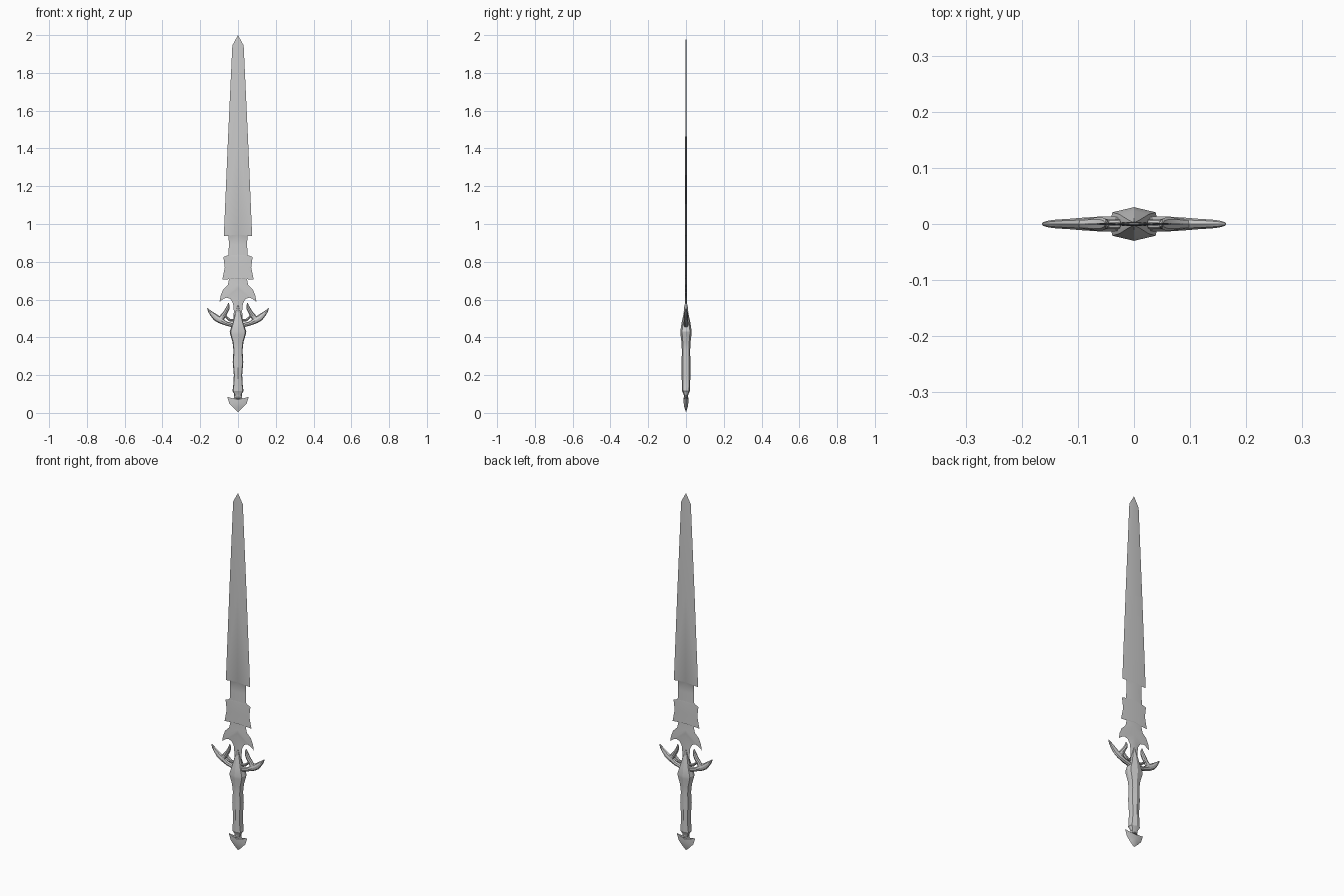
import bpy, math
from mathutils import Vector

if "Cube" in bpy.data.objects:
    bpy.data.objects.remove(bpy.data.objects["Cube"])


def make(name, verts, faces, mirror=False):
    me = bpy.data.meshes.new(name)
    me.from_pydata(verts, [], faces)
    ob = bpy.data.objects.new(name, me)
    bpy.context.collection.objects.link(ob)
    bpy.context.view_layer.objects.active = ob
    for o in bpy.context.selected_objects:
        o.select_set(False)
    ob.select_set(True)
    bpy.ops.object.mode_set(mode='EDIT')
    bpy.ops.mesh.select_all(action='SELECT')
    bpy.ops.mesh.remove_doubles(threshold=0.0002)
    bpy.ops.mesh.normals_make_consistent(inside=False)
    bpy.ops.object.mode_set(mode='OBJECT')
    bpy.ops.object.shade_smooth_by_angle(angle=math.radians(25))
    if mirror:
        m = ob.modifiers.new("mirror", 'MIRROR')
        m.use_axis[0] = True
    return ob


def ridged_plate(name, prof):
    """Right half outline (x, z, spine z, spine thickness), ridged front and back."""
    verts, faces = [], []
    for side in (-1, 1):
        for a, b in zip(prof, prof[1:]):
            quad = [(0, side * a[3], a[2]), (a[0], 0, a[1]),
                    (b[0], 0, b[1]), (0, side * b[3], b[2])]
            pts = []
            for p in quad:
                if p not in pts:
                    pts.append(p)
            if len(pts) > 2:
                n = len(verts)
                verts += pts
                faces.append(range(n, n + len(pts)))
    return make(name, verts, faces, mirror=True)


def loft(name, rings, mirror=False):
    n = len(rings[0])
    verts = [v for r in rings for v in r]
    faces = [(i * n + j, i * n + (j + 1) % n, (i + 1) * n + (j + 1) % n, (i + 1) * n + j)
             for i in range(len(rings) - 1) for j in range(n)]
    faces += [range(n), range((len(rings) - 1) * n, len(rings) * n)]
    return make(name, verts, faces, mirror)


def horn(name, path, sides=8):
    """Tapered tube in the xz plane; points are (x, z, in-plane radius, y radius)."""
    rings = []
    for i, (x, z, r, ry) in enumerate(path):
        a, b = path[max(i - 1, 0)], path[min(i + 1, len(path) - 1)]
        t = Vector((b[0] - a[0], 0, b[1] - a[1])).normalized()
        nrm = Vector((-t.z, 0, t.x))
        ring = []
        for k in range(sides):
            u = 2 * math.pi * k / sides
            ring.append(Vector((x, 0, z)) + nrm * r * math.cos(u) + Vector((0, ry * math.sin(u), 0)))
        rings.append(ring)
    return loft(name, rings, mirror=True)


# Blade with notches and lower barbs
T = 0.004
ridged_plate("blade", [
    (0, 2.0, 2.0, 0), (.03, 1.945, 1.945, .003), (.053, 1.45, 1.45, T), (.075, .935, .945, T),
    (.05, .938, .94, T), (.048, .89, .89, T), (.052, .825, .84, T),
    (.06, .832, .838, T), (.077, .825, .83, T), (.07, .77, .77, T), (.083, .705, .715, T),
    (.047, .708, .712, T), (.055, .675, .69, T), (.08, .65, .68, T), (.092, .62, .675, T),
    (.098, .588, .67, T), (.082, .603, .66, T), (.06, .61, .64, T), (.04, .604, .62, T),
    (.026, .58, .58, T), (.022, .54, .54, T), (.025, .47, .47, T), (0, .46, .46, T)])

# Faceted grip and collar
octo = [(0, 1), (.87, .7), (1, 0), (.87, -.7), (0, -1), (-.87, -.7), (-1, 0), (-.87, .7)]
grip = [(.085, .017, .009), (.10, .02, .013), (.115, .029, .021), (.15, .025, .022),
        (.20, .022, .023), (.27, .028, .023), (.33, .024, .022), (.375, .029, .024),
        (.415, .041, .029), (.43, .044, .03), (.475, .029, .024), (.53, .014, .012), (.57, .003, .005)]
loft("grip", [[(rx * a, ry * b, z) for a, b in octo] for z, rx, ry in grip])

# Guard arms and their inner prongs
horn("guard_arm", [(.01, .455, .014, .012), (.035, .466, .011, .013), (.065, .474, .011, .013),
                   (.095, .491, .017, .011), (.118, .505, .017, .009), (.138, .524, .012, .008),
                   (.153, .54, .007, .006), (.163, .554, .001, .003)])
horn("guard_prong", [(.095, .49, .018, .009), (.08, .513, .013, .01), (.065, .534, .011, .012),
                     (.054, .555, .01, .011), (.05, .57, .006, .008), (.051, .583, .001, .003)])
horn("guard_brace", [(.025, .49, .007, .008), (.045, .492, .007, .009), (.062, .507, .006, .009),
                     (.072, .524, .006, .008)])

# Arrow-shaped pommel
ridged_plate("pommel", [
    (0, .11, .11, .01), (.02, .10, .10, .012), (.022, .078, .085, .011), (.036, .072, .08, .012),
    (.048, .077, .077, .012), (.057, .085, .07, .012), (.046, .05, .05, .012),
    (.024, .026, .03, .009), (0, 0.004, 0.004, 0)])
